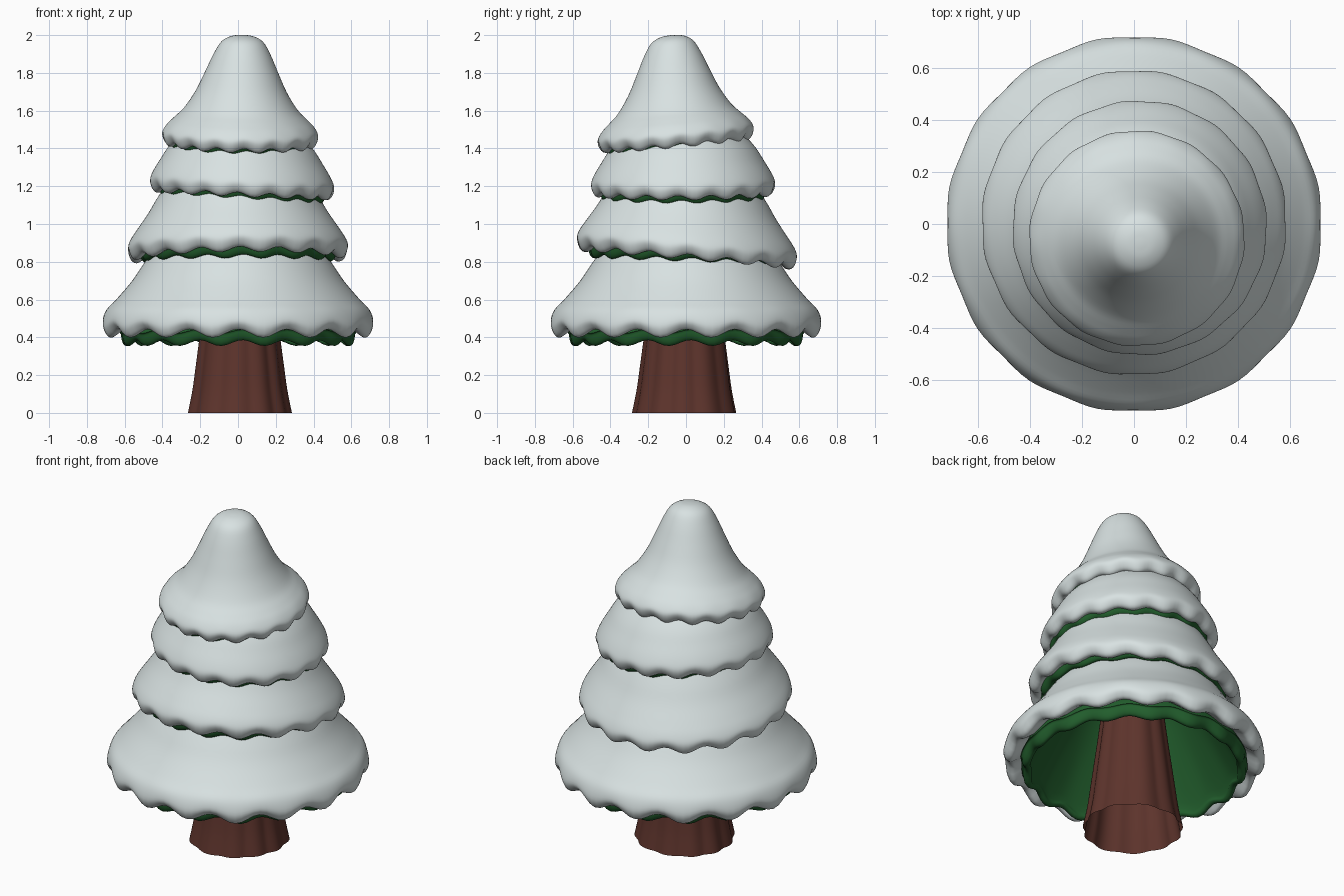
import bpy, math
from mathutils import Vector

if "Cube" in bpy.data.objects:
    bpy.data.objects.remove(bpy.data.objects["Cube"])

SCALLOPS = 16
SEG = SCALLOPS * 8


def material(name, rgb):
    m = bpy.data.materials.new(name)
    m.diffuse_color = (*rgb, 1)
    m.use_nodes = True
    m.node_tree.nodes["Principled BSDF"].inputs["Base Color"].default_value = m.diffuse_color
    return m


SNOW = material("snow", (0.69, 0.76, 0.76))
GREEN = material("needle green", (0.016, 0.112, 0.026))
BARK = material("bark brown", (0.11, 0.034, 0.025))


def smooth_profile(pts, steps=4):
    """Catmull-Rom curve through (radius, height, ruffle) points."""
    p = [Vector(q) for q in pts]
    p = [p[0]] + p + [p[-1]]
    out = []
    for i in range(1, len(p) - 2):
        a, b, c, d = p[i - 1:i + 3]
        for s in range(steps):
            t = s / steps
            out.append(0.5 * (2 * b + (c - a) * t + (2 * a - 5 * b + 4 * c - d) * t * t
                              + (3 * b - a - 3 * c + d) * t ** 3))
    return out + [p[-1]]


def lathe(name, profile, mat, shape, cap_top=True, cap_end=False):
    """Spin a profile; shape(angle, r, z, w) returns the final point."""
    verts, faces = [], []
    for r, z, w in profile:
        for k in range(SEG):
            verts.append(shape(2 * math.pi * k / SEG, r, z, w))
    for j in range(len(profile) - 1):
        for k in range(SEG):
            n = (k + 1) % SEG
            faces.append((j * SEG + k, (j + 1) * SEG + k, (j + 1) * SEG + n, j * SEG + n))
    if cap_top:
        faces.append(tuple(range(SEG)))
    if cap_end:
        faces.append(tuple(reversed(range((len(profile) - 1) * SEG, len(profile) * SEG))))
    me = bpy.data.meshes.new(name)
    me.from_pydata(verts, [], faces)
    me.materials.append(mat)
    ob = bpy.data.objects.new(name, me)
    bpy.context.collection.objects.link(ob)
    bpy.ops.object.select_all(action='DESELECT')
    ob.select_set(True)
    bpy.context.view_layer.objects.active = ob
    bpy.ops.object.shade_smooth_by_angle(angle=math.radians(60))
    return ob


def ruffled(center, tilt, phase, amp, rim, lean=(0, 0)):
    """Tier shape: scalloped towards the rim, slightly tilted, off centre, leaning."""
    def shape(a, r, z, w):
        w = max(w, 0)
        c = math.cos(SCALLOPS * (a - phase))
        r2 = r * (1 - 0.010 * w * (1 - c))
        x, y = r2 * math.cos(a), r2 * math.sin(a)
        up = z - rim
        return (x + center[0] + lean[0] * up, y + center[1] + lean[1] * up,
                z - amp * w * c + tilt[0] * x + tilt[1] * y)
    return shape


# Tiers: snow profile (top to shoulder), rim height, centre, tilts, ruffle
HALF = math.pi / SCALLOPS
tiers = [
    dict(name="bottom", top=[(0.02, 1.08), (0.2, 1.05), (0.36, 0.97), (0.485, 0.81), (0.56, 0.70),
                             (0.645, 0.60), (0.70, 0.54)],
         R=0.723, rim=0.425, c=(0, 0), tilt=(0, 0), gtilt=(0, 0), gz=0.37, gr=0.60, phase=HALF, amp=0.022),
    dict(name="lower_middle", top=[(0.02, 1.37), (0.2, 1.34), (0.33, 1.27), (0.415, 1.16), (0.475, 1.06),
                                   (0.53, 0.98), (0.57, 0.92)],
         R=0.587, rim=0.825, c=(0, 0.005), tilt=(0.01, -0.085), gtilt=(0, -0.035), gz=0.812, gr=0.50,
         phase=HALF * 1.1, amp=0.015),
    dict(name="upper_middle", top=[(0.02, 1.62), (0.15, 1.59), (0.26, 1.53), (0.37, 1.42), (0.43, 1.33),
                                   (0.472, 1.26)],
         R=0.49, rim=1.162, c=(0.022, -0.015), tilt=(-0.045, 0.005), gtilt=(-0.05, 0.005), gz=1.135,
         gr=0.42, phase=HALF * 0.7, amp=0.012),
    dict(name="top", top=[(0.01, 2.0), (0.06, 1.993), (0.11, 1.965), (0.15, 1.90), (0.195, 1.80),
                          (0.242, 1.70), (0.30, 1.61), (0.35, 1.56), (0.39, 1.52)],
         R=0.415, rim=1.425, c=(0.01, -0.053), tilt=(-0.02, 0.09), gtilt=(-0.02, 0.08), gz=1.40, gr=0.352,
         phase=HALF * 1.3, amp=0.011, lean=(0.025, -0.04)),
]
for t in tiers:
    R, b, top = t["R"], t["rim"], t["top"]
    n = len(top)
    snow = [(r, z, 0.15 if i == n - 1 else 0) for i, (r, z) in enumerate(top)]
    # Rounded snow lip curling under to the green branches
    snow += [(R, b + 0.052, 0.55), (R - 0.012, b + 0.012, 0.9), (R - 0.035, b - 0.004, 1),
             (R - 0.065, b + 0.008, 1), (t["gr"] - 0.02, b + 0.06, 0.5)]
    lathe(t["name"] + "_snow", smooth_profile(snow), SNOW,
          ruffled(t["c"], t["tilt"], t["phase"], t["amp"], b, t.get("lean", (0, 0))))
    # Thin hollow green branch shell following the snow from below
    g, gr = t["gz"], t["gr"]
    core = [(r, z) for r, z in top if r < 0.88 * gr and z - g > 0.12]
    green = [(0.86 * r, z - 0.03, 0) for r, z in core]
    green += [(gr + 0.012, g + 0.10, 0.4), (gr + 0.024, g + 0.055, 0.9), (gr + 0.018, g + 0.018, 1),
              (gr, g, 1), (gr - 0.022, g + 0.012, 1), (gr - 0.04, g + 0.07, 0.7)]
    green += [(0.80 * r, z - 0.07, 0) for r, z in reversed(core)]
    lathe(t["name"] + "_branches", smooth_profile(green), GREEN,
          ruffled(t["c"], t["gtilt"], t["phase"] + 0.04, t["amp"] * 0.7, g), cap_end=True)


# Fluted trunk, flaring at the foot, open underneath
def bark_shape(a, r, z, w):
    flute = 0.5 + 0.5 * math.cos(11 * a + 0.9 * math.sin(2 * a + 1))
    r *= 0.955 + 0.05 * flute ** 0.7 + 0.012 * math.sin(3 * a)
    return (r * math.cos(a) + 0.008, r * math.sin(a) - 0.005, z)


trunk = [(0.15, 0.92, 0), (0.17, 0.75, 0), (0.195, 0.55, 0), (0.215, 0.40, 0), (0.235, 0.25, 0),
         (0.253, 0.12, 0), (0.277, 0.0, 0)]
lathe("trunk", smooth_profile(trunk), BARK, bark_shape)
